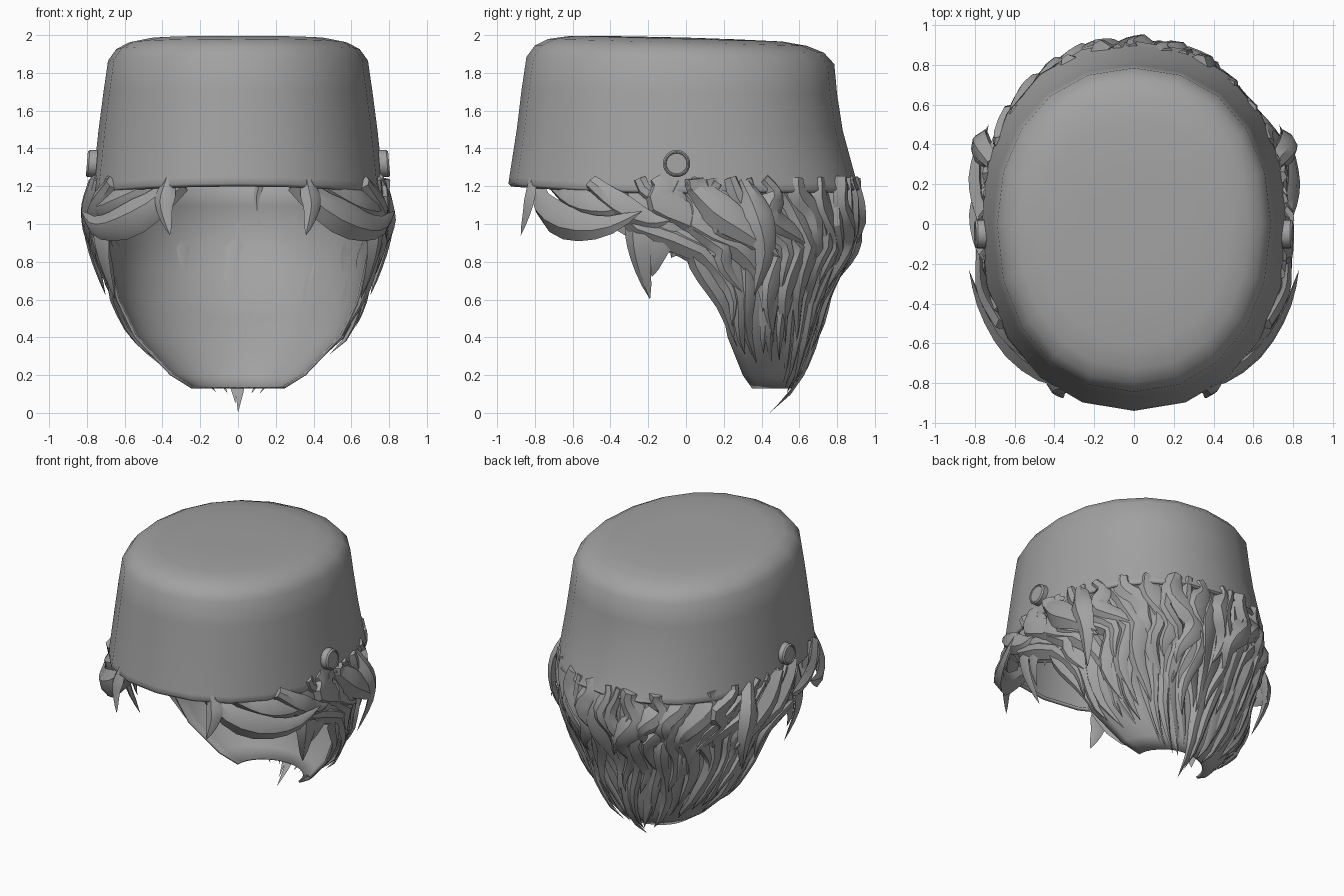
import bpy, bmesh, math, random
from mathutils import Vector

if "Cube" in bpy.data.objects:
    bpy.data.objects.remove(bpy.data.objects["Cube"])

random.seed(4)
grey = bpy.data.materials.new("plain_grey")
grey.diffuse_color = (0.36, 0.36, 0.36, 1)
grey.use_nodes = True
grey.node_tree.nodes["Principled BSDF"].inputs["Base Color"].default_value = grey.diffuse_color


def finish(name, bm, angle=35, thick=0):
    bmesh.ops.recalc_face_normals(bm, faces=bm.faces)
    mesh = bpy.data.meshes.new(name)
    bm.to_mesh(mesh)
    bm.free()
    ob = bpy.data.objects.new(name, mesh)
    bpy.context.collection.objects.link(ob)
    mesh.materials.append(grey)
    bpy.ops.object.select_all(action='DESELECT')
    ob.select_set(True)
    bpy.context.view_layer.objects.active = ob
    bpy.ops.object.shade_smooth_by_angle(angle=math.radians(angle))
    if thick:
        mod = ob.modifiers.new("thickness", 'SOLIDIFY')
        mod.thickness = thick
        mod.offset = -1
    return ob


# Cap: oval rings (height, half width, front y, back y), open underneath
SIDES = 20
rings = [(1.16, .765, -.925, .905), (1.175, .775, -.94, .92), (1.21, .77, -.935, .905),
         (1.5, .738, -.895, .83), (1.70, .712, -.87, .80), (1.865, .688, -.845, .785),
         (1.925, .645, -.80, .73), (1.96, .58, -.73, .64), (1.98, .48, -.61, .51),
         (1.985, .25, -.32, .26)]
bm = bmesh.new()
loops = []
for z, rx, yf, yb in rings:
    loop = []
    for i in range(SIDES):
        a = 2 * math.pi * i / SIDES
        s, c = math.sin(a), math.cos(a)
        x = rx * math.copysign(abs(s) ** .93, s)
        y = (yb if c > 0 else -yf) * math.copysign(abs(c) ** .93, c)
        if z < 1.3:
            dz = .045 * max(0, -y) ** 2 + .01 * max(0, y)   # rim rises in front
        else:
            dz = -.028 * y * (z - 1.3) / .7                 # crown tilts back
        loop.append(bm.verts.new((x, y, z + dz)))
    loops.append(loop)
for lo, hi in zip(loops, loops[1:]):
    for i in range(SIDES):
        j = (i + 1) % SIDES
        bm.faces.new((lo[i], lo[j], hi[j], hi[i]))
top = bm.verts.new((0, 0, 1.987))
for i in range(SIDES):
    bm.faces.new((loops[-1][i], loops[-1][(i + 1) % SIDES], top))
finish("cap", bm, 60, .025)

# Side buttons: lathed discs
for side, label in ((1, "right"), (-1, "left")):
    bm = bmesh.new()
    prof = [(-.03, .072), (.012, .072), (.022, .064), (.022, .058), (.017, .054)]
    prev = None
    for h, r in prof:
        loop = [bm.verts.new((side * (.778 + h - .08 * r * math.sin(a)),
                              -.05 + r * math.cos(a), 1.32 + r * math.sin(a)))
                for a in (2 * math.pi * k / 24 for k in range(24))]
        if prev:
            for k in range(24):
                bm.faces.new((prev[k], prev[(k + 1) % 24], loop[(k + 1) % 24], loop[k]))
        else:
            bm.faces.new(loop)
        prev = loop
    bm.faces.new(prev)
    finish(label + "_button", bm, 30)

# Scalp surface: height, half width, centre y, depth to the back, arc half angle
SCALP = [(1.26, .71, 0, .84, 2.2), (1.0, .73, 0, .87, 1.95), (.87, .715, .05, .79, 1.6),
         (.6, .655, .18, .53, 1.57), (.4, .56, .22, .45, 1.57), (.2, .37, .30, .31, 1.57),
         (.1, .21, .37, .18, 1.57), (0, .02, .43, .02, 1.57)]


def scalp(t, z, off=0):
    z = min(max(z, 0), 1.26)
    for a, b in zip(SCALP, SCALP[1:]):
        if z >= b[0]:
            f = (a[0] - z) / (a[0] - b[0])
            _, w, yc, d, am = [p + (q - p) * f for p, q in zip(a, b)]
            break
    ang = t * am
    return Vector(((w + off) * math.sin(ang), yc + (d + off) * math.cos(ang), z))


def smooth_path(pts, n=9):
    """Catmull-Rom curve through the points."""
    p = [Vector(q) for q in pts]
    p = [2 * p[0] - p[1]] + p + [2 * p[-1] - p[-2]]
    out = []
    for k in range(n + 1):
        u = k / n * (len(p) - 3)
        i = min(int(u), len(p) - 4)
        f = u - i
        a, b, c, d = p[i:i + 4]
        out.append(.5 * (2 * b + (c - a) * f + (2 * a - 5 * b + 4 * c - d) * f * f
                         + (3 * b - a - 3 * c + d) * f ** 3))
    return out


def add_lock(bm, path, width, thick, ridge=0):
    """Tapered lock of hair with a ridged outer side and a pointed tip."""
    n = len(path) - 1
    prev = None
    for k, p in enumerate(path[:-1]):
        u = k / n
        tan = (path[k + 1] - path[max(k - 1, 0)]).normalized()
        out = Vector((p.x, p.y - .12, 0)).normalized()
        across = tan.cross(out).normalized()
        out = across.cross(tan)
        w = width * (.55 + 1.2 * u) if u < .375 else width * ((1 - u) / .625) ** .7
        h = thick * min(1, 1.6 * (1 - u) + .1)
        ring = [bm.verts.new(p + across * a * w + out * b * h) for a, b in
                ((-1, 0), (-.45 + ridge, .8), (.25 + ridge, 1), (1, 0), (0, -.45))]
        if prev:
            for i in range(5):
                j = (i + 1) % 5
                bm.faces.new((prev[i], prev[j], ring[j], ring[i]))
        else:
            bm.faces.new(ring)
        prev = ring
    tip = bm.verts.new(path[-1])
    for i in range(5):
        bm.faces.new((prev[i], prev[(i + 1) % 5], tip))


# Thin under layer that closes the back and sides
bm = bmesh.new()
heights = [1.26, 1.1, 1.0, .87, .74, .6, .5, .4, .3, .2, .13]
grid = [[bm.verts.new(scalp(i / 10, z, -.01)) for i in range(-10, 11)] for z in heights]
for a, b in zip(grid, grid[1:]):
    for i in range(20):
        bm.faces.new((a[i], a[i + 1], b[i + 1], b[i]))
finish("hair_under_layer", bm, 40, .015)


def hair_layer(name, count, span, z_end, width, thick, off, wave):
    bm = bmesh.new()
    for i in range(count):
        t0 = -span + 2 * span * i / (count - 1)
        end = z_end(t0)
        ph = random.uniform(0, 6.28)
        amp = wave * random.uniform(.5, 1.2)
        lift = off + random.uniform(-.008, .012)
        path = []
        for k in range(13):
            u = k / 12
            z = 1.24 + (end - 1.24) * u
            t = t0 + amp * math.sin(ph + u * 8) * min(1, 3 * u) * (1 - .4 * u)
            path.append(scalp(t, z, lift * min(1, z * 8) + .012 * math.sin(ph + 9 * u)))
        add_lock(bm, path, width * random.uniform(.85, 1.2), thick, random.uniform(-.3, .3))
    return finish(name, bm, 32)


# Long wavy locks, then two shorter layers on top
hair_layer("long_locks", 25, .97,
           lambda t: .0 if abs(t) < .01 else .02 + .25 * abs(t) + random.uniform(0, .12),
           .075, .04, .0, .05)
hair_layer("middle_locks", 20, .95, lambda t: .28 + .15 * abs(t) + random.uniform(0, .22),
           .07, .04, .022, .06)
hair_layer("upper_locks", 17, .8, lambda t: random.uniform(.6, .85), .085, .045, .035, .05)

# Temple tufts, sideburns and fringe tips (path, width, thickness), mirrored
TUFTS = [
    ([(.30, -.78, 1.22), (.47, -.74, 1.08), (.64, -.60, .995), (.76, -.42, .99), (.83, -.23, 1.07)], .10, .05),
    ([(.42, -.70, 1.22), (.60, -.58, 1.12), (.72, -.42, 1.08), (.78, -.26, 1.11)], .085, .045),
    ([(.66, -.50, 1.22), (.74, -.36, 1.10), (.77, -.20, 1.02), (.79, -.08, 1.02)], .08, .04),
    ([(.36, -.80, 1.24), (.39, -.83, 1.10), (.36, -.875, .94)], .06, .03),
    ([(.70, -.20, 1.22), (.72, -.24, 1.0), (.71, -.24, .82), (.65, -.19, .60)], .095, .04),
    ([(.73, -.02, 1.22), (.74, -.10, 1.02), (.72, -.16, .85), (.68, -.18, .72)], .10, .04),
    ([(.73, .16, 1.22), (.74, .06, 1.05), (.72, -.02, .92), (.70, -.08, .82)], .09, .04),
    ([(.74, .02, 1.22), (.78, .16, 1.08), (.78, .34, .95), (.73, .50, .82)], .10, .05),
    ([(.70, .30, 1.22), (.77, .38, 1.05), (.76, .42, .85), (.70, .36, .62)], .085, .045),
]
for side, label in ((1, "right"), (-1, "left")):
    bm = bmesh.new()
    for pts, w, h in TUFTS:
        add_lock(bm, smooth_path([(side * x, y, z) for x, y, z in pts]), w, h)
    finish(label + "_temple_locks", bm, 32)
